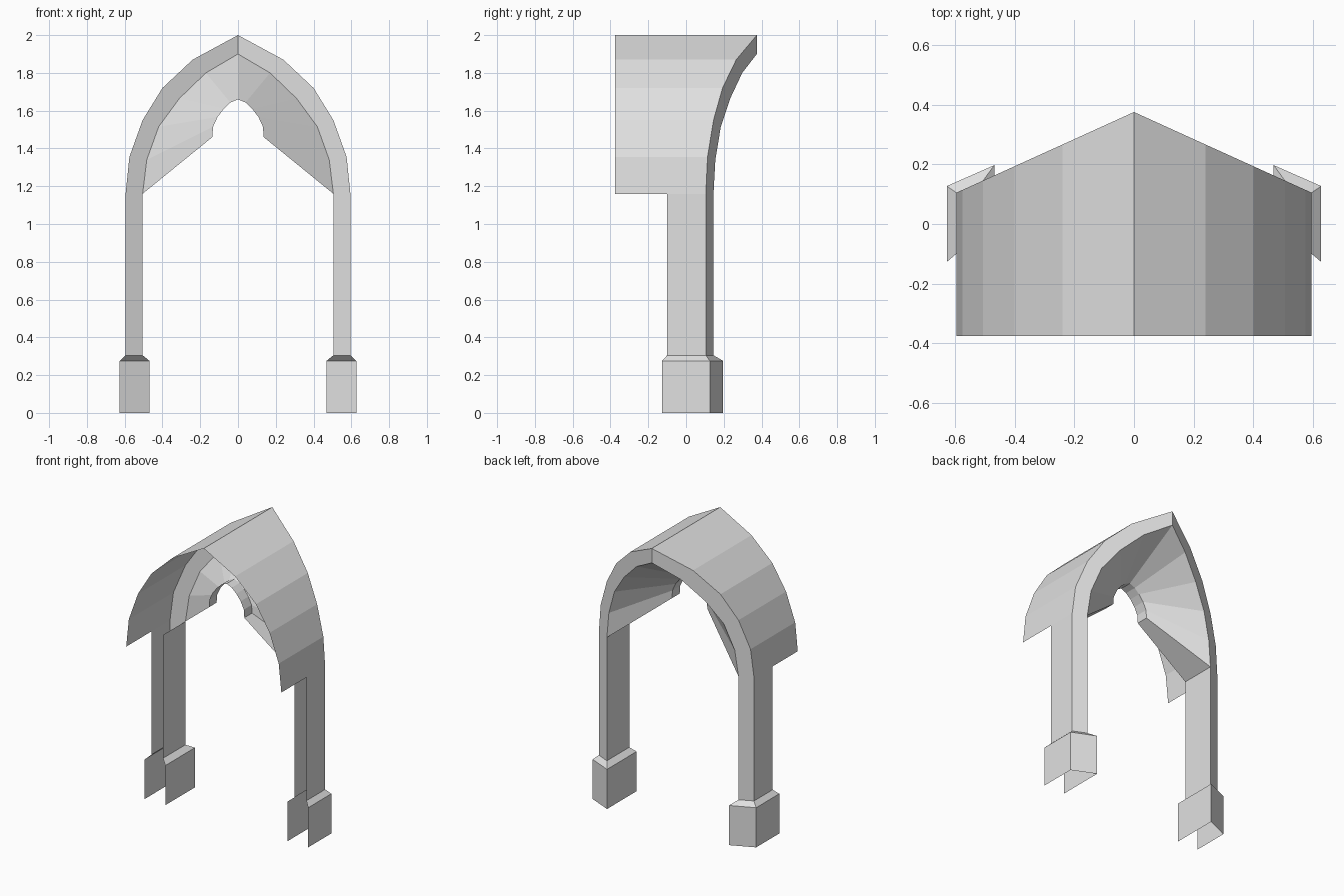
import bpy
import bmesh

if "Cube" in bpy.data.objects:
    bpy.data.objects.remove(bpy.data.objects["Cube"])

stone = bpy.data.materials.new("light_grey_stone")
stone.diffuse_color = (0.75, 0.75, 0.75, 1)
stone.use_nodes = True
stone.node_tree.nodes["Principled BSDF"].inputs["Base Color"].default_value = stone.diffuse_color


def back_y(x):
    """Depth of the slanted rear plane at a given half width."""
    return 0.375 - 0.454 * x


def make_part(name, rows_list):
    """Build flat strips between pairs of point rows, mirrored across x = 0."""
    bm = bmesh.new()
    for a, b in rows_list:
        va = [bm.verts.new(p) for p in a]
        vb = [bm.verts.new(p) for p in b]
        for i in range(len(a) - 1):
            bm.faces.new((va[i], va[i + 1], vb[i + 1], vb[i]))
    bmesh.ops.remove_doubles(bm, verts=bm.verts, dist=0.0005)
    mesh = bpy.data.meshes.new(name)
    bm.to_mesh(mesh)
    bm.free()
    mesh.materials.append(stone)
    obj = bpy.data.objects.new(name, mesh)
    bpy.context.collection.objects.link(obj)
    mirror = obj.modifiers.new("mirror", 'MIRROR')
    mirror.use_axis[0] = True
    mirror.use_clip = True
    return obj


# Half profiles in (x, z), from springing line up to the apex
outer = [(0.595, 1.16), (0.575, 1.355), (0.505, 1.55), (0.40, 1.72), (0.24, 1.87), (0, 2.0)]
inner = [(0.505, 1.16), (0.483, 1.34), (0.42, 1.515), (0.31, 1.665), (0.17, 1.80), (0, 1.90)]
small = [(0.136, 1.46), (0.132, 1.515), (0.108, 1.567), (0.075, 1.61), (0.04, 1.643), (0, 1.66)]

outer_front = [(x, -0.375, z) for x, z in outer]
outer_back = [(x, back_y(x), z) for x, z in outer]
inner_back = [(x, back_y(x), z) for x, z in inner]
small_front = [(x, -0.125, z) for x, z in small]
small_back = [(x, -0.04, z) for x, z in small]

# Vault roof and its slanted rear rim
make_part("vault_roof", [(outer_back, outer_front)])
make_part("rear_arch_rim", [(inner_back, outer_back)])

# Funnel soffit, narrowing to the small arch, with its lip and underside
make_part("funnel_soffit", [(small_back, inner_back)])
make_part("small_arch_lip", [(small_front, small_back)])
make_part("soffit_underside", [
    ([small_front[0], small_back[0]], [(0.505, -0.1, 1.16), inner_back[0]])])

# Pillars and plinths, open at the front
pillar = [(0.595, -0.1), (0.595, back_y(0.595)), (0.505, back_y(0.505)), (0.505, -0.1)]
plinth = [(0.627, -0.127), (0.627, 0.127), (0.468, 0.197), (0.468, -0.127)]


def ring(plan, z):
    return [(x, y, z) for x, y in plan]


make_part("pillars", [(ring(pillar, 0.305), ring(pillar, 1.16))])
make_part("plinths", [
    (ring(plinth, 0), ring(plinth, 0.275)),
    (ring(plinth, 0.275), ring(pillar, 0.305))])
